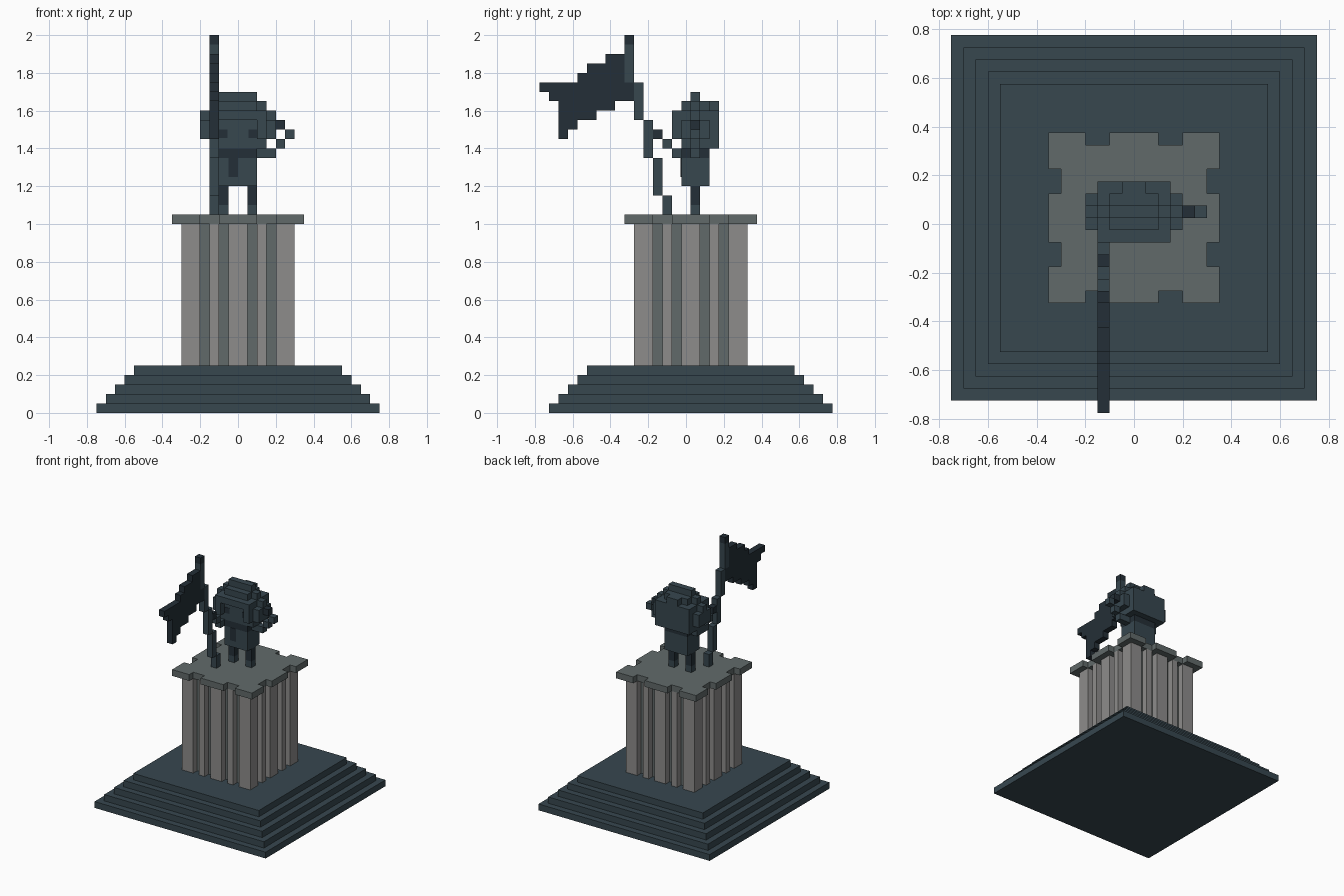
import bpy, bmesh
from mathutils import Vector

if "Cube" in bpy.data.objects:
    bpy.data.objects.remove(bpy.data.objects["Cube"])

CY = 0.025  # monument axis in y


def material(name, r, g, b):
    lin = [((c / 255 + 0.055) / 1.055) ** 2.4 for c in (r, g, b)]
    m = bpy.data.materials.new(name)
    m.diffuse_color = (*lin, 1)
    m.use_nodes = True
    m.node_tree.nodes["Principled BSDF"].inputs["Base Color"].default_value = m.diffuse_color
    return m


TEAL = material("slate_teal", 55, 71, 79)
DARK = material("dark_slate", 36, 47, 55)
STONE = material("light_stone", 141, 140, 139)
CAP = material("grey_stone", 97, 106, 106)


def finish(name, bm, mats):
    bmesh.ops.recalc_face_normals(bm, faces=bm.faces)
    me = bpy.data.meshes.new(name)
    bm.to_mesh(me)
    bm.free()
    for m in mats:
        me.materials.append(m)
    ob = bpy.data.objects.new(name, me)
    bpy.context.collection.objects.link(ob)
    return ob


def boxes(name, mat, *bounds):
    """One object from boxes given as (x0, x1, y0, y1, z0, z1)."""
    bm = bmesh.new()
    for x0, x1, y0, y1, z0, z1 in bounds:
        for v in bmesh.ops.create_cube(bm, size=1)["verts"]:
            v.co = Vector((x1 if v.co.x > 0 else x0, y1 if v.co.y > 0 else y0,
                           z1 if v.co.z > 0 else z0))
    return finish(name, bm, [mat])


def prism(name, pts, offset, *mats):
    """Extrude a closed outline of 3D points along offset."""
    bm = bmesh.new()
    face = bm.faces.new([bm.verts.new(p) for p in pts])
    new = bmesh.ops.extrude_face_region(bm, geom=[face], use_keep_orig=True)["geom"]
    bmesh.ops.translate(bm, vec=offset, verts=[g for g in new if isinstance(g, bmesh.types.BMVert)])
    return finish(name, bm, mats)


def notched_square(half, edges, z):
    """Square outline whose four sides have 0.05 deep slots between pairs of edges."""
    side = [(-half, -half)]
    for i, e in enumerate(edges):
        ys = (-half, -half + 0.05)
        side += [(e, y) for y in (ys if i % 2 == 0 else ys[::-1])]
    out = []
    for _ in range(4):
        out += side
        side = [(-y, x) for x, y in side]
    return [(x, y + CY, z) for x, y in out]


# Stepped base
for i in range(5):
    h = 0.75 - 0.05 * i
    boxes(f"base_step_{i + 1}", TEAL, (-h, h, CY - h, CY + h, i * 0.05, i * 0.05 + 0.05))

# Fluted pillar, slot floors in the darker stone
pillar = prism("pillar", notched_square(0.3, (-.2, -.15, -.1, -.05, .05, .1, .15, .2), 0.25),
               (0, 0, 0.75), STONE, CAP)
for p in pillar.data.polygons:
    c = p.center
    if abs(p.normal.z) < 0.5 and max(abs(c.x), abs(c.y - CY)) < 0.26:
        p.material_index = 1

# Notched capital
prism("capital", notched_square(0.35, (-.2, -.1, .1, .2), 1.0), (0, 0, 0.05), CAP)

# Legs and feet
for s, side in ((-1, "left"), (1, "right")):
    x0, x1 = sorted((s * 0.05, s * 0.1))
    boxes(f"{side}_foot", TEAL, (x0, x1, .025, .075, 1.05, 1.1))
    boxes(f"{side}_leg", DARK, (x0, x1, .025, .075, 1.1, 1.2))

# Torso, collar and tie
boxes("torso", TEAL, (-.1, .1, -.025, .125, 1.2, 1.35))
boxes("collar", DARK, (-.1, .1, -.025, .125, 1.35, 1.4))
boxes("tie", DARK, (-.05, 0, -.028, -.025, 1.25, 1.35))

# Saluting arm and flag-holding arm
boxes("saluting_arm", TEAL, (.1, .2, .025, .075, 1.35, 1.4), (.2, .25, .025, .075, 1.4, 1.45),
      (.25, .3, .025, .075, 1.45, 1.5))
boxes("saluting_hand", DARK, (.2, .25, .025, .075, 1.5, 1.55))
boxes("flag_arm", TEAL, (-.15, -.1, -.075, .075, 1.35, 1.4), (-.15, -.1, -.125, -.075, 1.4, 1.45))
boxes("flag_hand", DARK, (-.15, -.1, -.175, -.125, 1.45, 1.5))

# Head with hair framing the recessed face
boxes("head", TEAL, (-.15, .15, -.025, .175, 1.4, 1.6))
boxes("hair_fringe", TEAL, (-.15, .15, -.075, -.025, 1.55, 1.6),
      (-.15, -.1, -.075, -.025, 1.45, 1.55), (.1, .15, -.075, -.025, 1.45, 1.55))
boxes("hair_top", TEAL, (-.1, .1, -.025, .125, 1.6, 1.65), (-.05, .05, .125, .175, 1.6, 1.65))
boxes("eyes", DARK, (-.1, -.055, -.028, -.025, 1.455, 1.5), (.055, .1, -.028, -.025, 1.455, 1.5))

# Band over the head with side cups
boxes("head_band", TEAL, (-.1, .1, .025, .075, 1.65, 1.7), (-.15, .15, .025, .075, 1.6, 1.65),
      (-.2, -.15, .025, .075, 1.55, 1.6), (.15, .2, .025, .075, 1.55, 1.6))
boxes("side_cups", TEAL, (-.2, -.15, -.025, .125, 1.45, 1.55), (.15, .2, -.025, .125, 1.45, 1.55))

# Leaning flag pole in stepped segments
zs = (1.05, 1.15, 1.35, 1.55, 1.75, 1.95)
boxes("flag_pole", TEAL, *[(-.15, -.1, -.125 - .05 * i, -.075 - .05 * i, zs[i], zs[i + 1])
                           for i in range(5)])
boxes("pole_tip", DARK, (-.15, -.1, -.325, -.275, 1.95, 2.0))

# Waving flag: bottom and top height of each 0.05 wide column
low = (1.7, 1.65, 1.45, 1.5, 1.55, 1.55, 1.6, 1.6, 1.65, 1.65)
top = (1.75, 1.75, 1.75, 1.75, 1.8, 1.85, 1.85, 1.9, 1.9, 1.75)


def stairs(heights):
    pts = []
    for i, z in enumerate(heights):
        pts += [(-.15, -.775 + .05 * (i + k), z) for k in (0, 1)]
    return [p for i, p in enumerate(pts) if not (0 < i < len(pts) - 1 and
            pts[i - 1][2] == p[2] == pts[i + 1][2])]


outline = [p for i, p in enumerate(stairs(low) + stairs(top)[::-1])]
prism("flag", outline, (.05, 0, 0), DARK)
